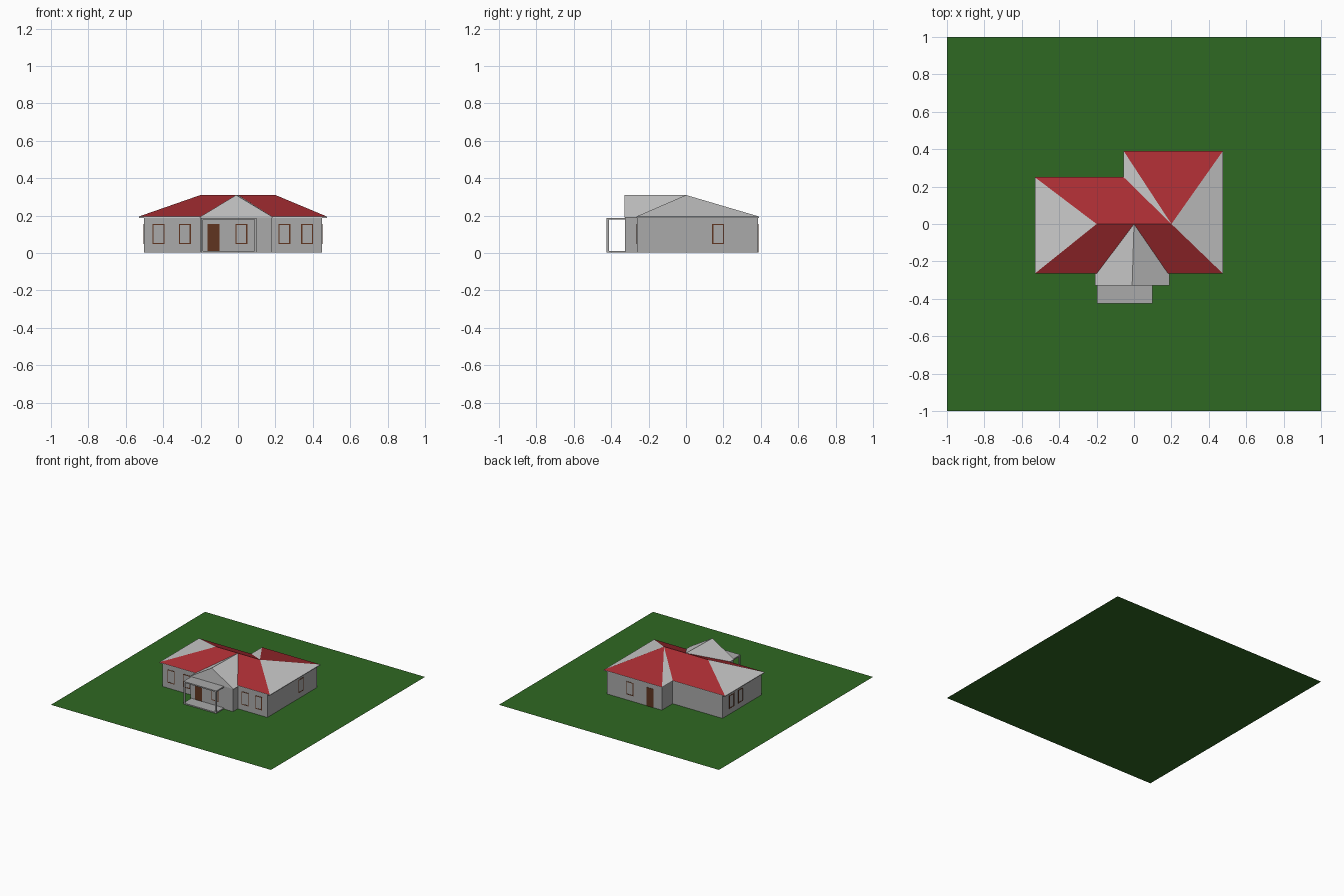
import bpy, bmesh

if "Cube" in bpy.data.objects:
    bpy.data.objects.remove(bpy.data.objects["Cube"])


def material(name, rgb):
    m = bpy.data.materials.new(name)
    m.diffuse_color = (*rgb, 1)
    m.use_nodes = True
    m.node_tree.nodes["Principled BSDF"].inputs["Base Color"].default_value = m.diffuse_color
    return m


GREEN = material("grass", (0.028, 0.138, 0.016))
RED = material("roof_red", (0.39, 0.026, 0.032))
BROWN = material("wood", (0.115, 0.036, 0.0144))
WALL = material("wall_grey", (0.40, 0.40, 0.40))


def mesh(name, verts, faces, mat=None, closed=True):
    bm = bmesh.new()
    vs = [bm.verts.new(v) for v in verts]
    for f in faces:
        bm.faces.new([vs[i] for i in f])
    if closed:
        bmesh.ops.recalc_face_normals(bm, faces=bm.faces[:])
    me = bpy.data.meshes.new(name)
    bm.to_mesh(me)
    bm.free()
    ob = bpy.data.objects.new(name, me)
    bpy.context.collection.objects.link(ob)
    if mat:
        me.materials.append(mat)
    return ob


def prism(name, outline, z0, z1, mat=None):
    n = len(outline)
    verts = [(x, y, z) for z in (z0, z1) for x, y in outline]
    faces = [list(range(n)), list(range(n, 2 * n))]
    faces += [(i, (i + 1) % n, (i + 1) % n + n, i + n) for i in range(n)]
    return mesh(name, verts, faces, mat)


def box(name, x0, x1, y0, y1, z0, z1, mat=None):
    return prism(name, [(x0, y0), (x1, y0), (x1, y1), (x0, y1)], z0, z1, mat)


def wall_box(name, axis, wall, u0, u1, z0, z1, mat=None, t=0.0018):
    # thin box lying on a wall that runs along the given axis
    if axis == "x":
        box(name, u0, u1, wall - t, wall + t, z0, z1, mat)
    else:
        box(name, wall - t, wall + t, u0, u1, z0, z1, mat)


def window(name, axis, wall, c, w=0.064, z0=0.047, z1=0.155, b=0.006):
    # four bars around a patch of wall
    u0, u1 = c - w / 2, c + w / 2
    wall_box(name + "_jamb_a", axis, wall, u0, u0 + b, z0, z1, BROWN)
    wall_box(name + "_jamb_b", axis, wall, u1 - b, u1, z0, z1, BROWN)
    wall_box(name + "_sill", axis, wall, u0 + b, u1 - b, z0, z0 + b, BROWN)
    wall_box(name + "_head", axis, wall, u0 + b, u1 - b, z1 - b, z1, BROWN)


# lawn
mesh("lawn", [(-1, -1, 0), (1, -1, 0), (1, 1, 0), (-1, 1, 0)], [(0, 1, 2, 3)], GREEN, False)

# house walls with front projection and rear wing
BASE, EAVE, TOP = 0.002, 0.195, 0.31
prism("walls", [(-0.503, -0.262), (-0.203, -0.262), (-0.203, -0.325), (0.182, -0.325),
                (0.182, -0.262), (0.45, -0.262), (0.45, 0.385), (-0.05, 0.385),
                (-0.05, 0.245), (-0.503, 0.245)], BASE, 0.19, WALL)

# main hipped roof: thin eave board, red slopes, grey hips
eave = [(-0.53, -0.265), (0.475, -0.265), (0.475, 0.39), (-0.055, 0.39), (-0.055, 0.25), (-0.53, 0.25)]
prism("eave_board", eave, 0.188, EAVE - 0.001)
pts = [(x, y, EAVE) for x, y in eave] + [(-0.2, 0, TOP), (0.2, 0, TOP)]
mesh("red_roof_slopes", pts, [(0, 1, 7, 6), (2, 3, 7), (4, 5, 6, 7)], RED, False)
mesh("grey_roof_hips", pts, [(1, 2, 7), (3, 4, 7), (5, 0, 6)], None, False)

# front gable roof
gx0, gx1, gf, gb = -0.208, 0.19, -0.328, -0.265
mesh("front_gable", [(gx0, gf, 0.19), (gx1, gf, 0.19), (-0.01, gf, TOP),
                     (gx0, gb, 0.19), (gx1, gb, 0.19), (0, 0, TOP)],
     [(0, 1, 2), (0, 2, 5, 3), (1, 4, 5, 2), (3, 5, 4), (0, 3, 4, 1)])

# porch
px0, px1, py0, py1 = -0.198, 0.1, -0.425, -0.325
box("porch_floor", px0, px1, py0, py1, BASE, 0.011, WALL)
box("porch_roof", px0, px1, py0, py1, 0.178, 0.188, WALL)
for side, x in (("left", px0), ("right", px1 - 0.012)):
    box("porch_post_" + side, x, x + 0.012, py0, py0 + 0.012, 0.011, 0.178, WALL)

# doors
wall_box("front_door", "x", -0.325, -0.163, -0.1, 0.011, 0.155, BROWN)
wall_box("back_door", "x", 0.385, 0.025, 0.087, BASE, 0.155, BROWN)

# windows
for i, c in enumerate((-0.425, -0.284, 0.248, 0.37)):
    window(f"front_window_{i}", "x", -0.262, c)
window("porch_window", "x", -0.325, 0.018)
window("back_window", "x", 0.385, 0.24)
window("right_window", "y", 0.45, 0.172)
for i, c in enumerate((0.125, 0.01)):
    window(f"left_window_{i}", "y", -0.503, c)
